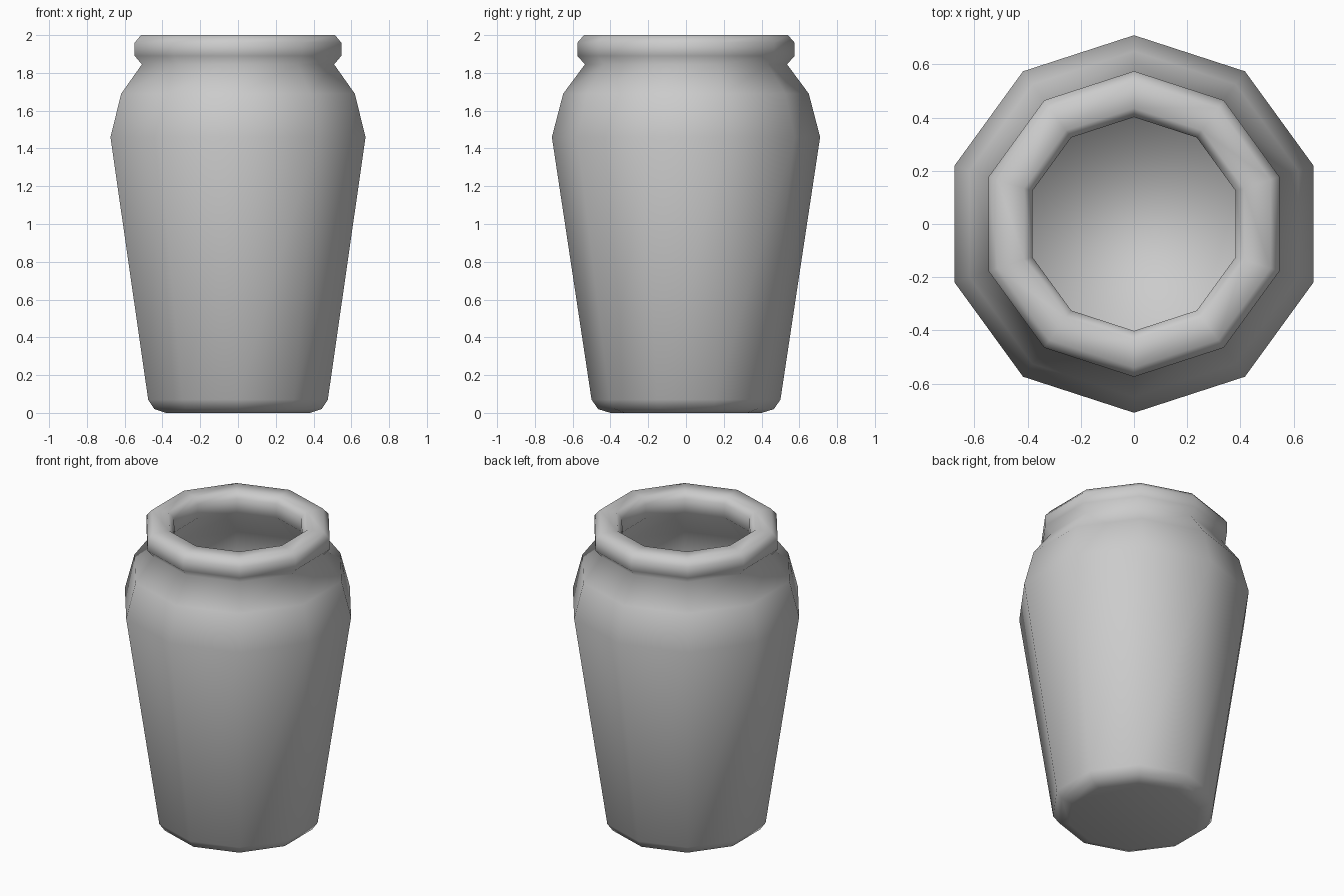
import bpy
import bmesh
from math import sin, cos, tau

cube = bpy.data.objects.get("Cube")
if cube:
    bpy.data.objects.remove(cube, do_unlink=True)

SIDES = 10

# One plain clay colour
clay = bpy.data.materials.new("grey clay")
clay.use_nodes = True
clay.diffuse_color = (0.6, 0.6, 0.6, 1)
clay.node_tree.nodes["Principled BSDF"].inputs["Base Color"].default_value = (0.6, 0.6, 0.6, 1)


def lathe(name, profile):
    """Turn (radius, height) points into a closed shell with flat end caps."""
    bm = bmesh.new()
    rings = []
    for r, z in profile:
        angles = [tau * (i / SIDES + 0.25) for i in range(SIDES)]
        rings.append([bm.verts.new((r * cos(a), r * sin(a), z)) for a in angles])
    for low, high in zip(rings, rings[1:]):
        for i in range(SIDES):
            j = (i + 1) % SIDES
            bm.faces.new((low[i], low[j], high[j], high[i]))
    bm.faces.new(rings[0][::-1])
    bm.faces.new(rings[-1])
    for face in bm.faces:
        face.smooth = True
    mesh = bpy.data.meshes.new(name)
    bm.to_mesh(mesh)
    bm.free()
    mesh.materials.append(clay)
    obj = bpy.data.objects.new(name, mesh)
    bpy.context.collection.objects.link(obj)
    return obj


# Foot, body, shoulder and neck
outside = [(0.40, 0), (0.465, 0.02), (0.50, 0.07), (0.71, 1.46), (0.65, 1.69), (0.535, 1.845)]
# Rolled rim
rim = [(0.575, 1.89), (0.575, 1.96), (0.54, 2.0), (0.435, 2.0), (0.402, 1.96), (0.402, 1.87)]
# Hollow inside, down to the floor
inside = [(0.58, 1.66), (0.63, 1.46), (0.43, 0.10)]

lathe("jar", outside + rim + inside)
